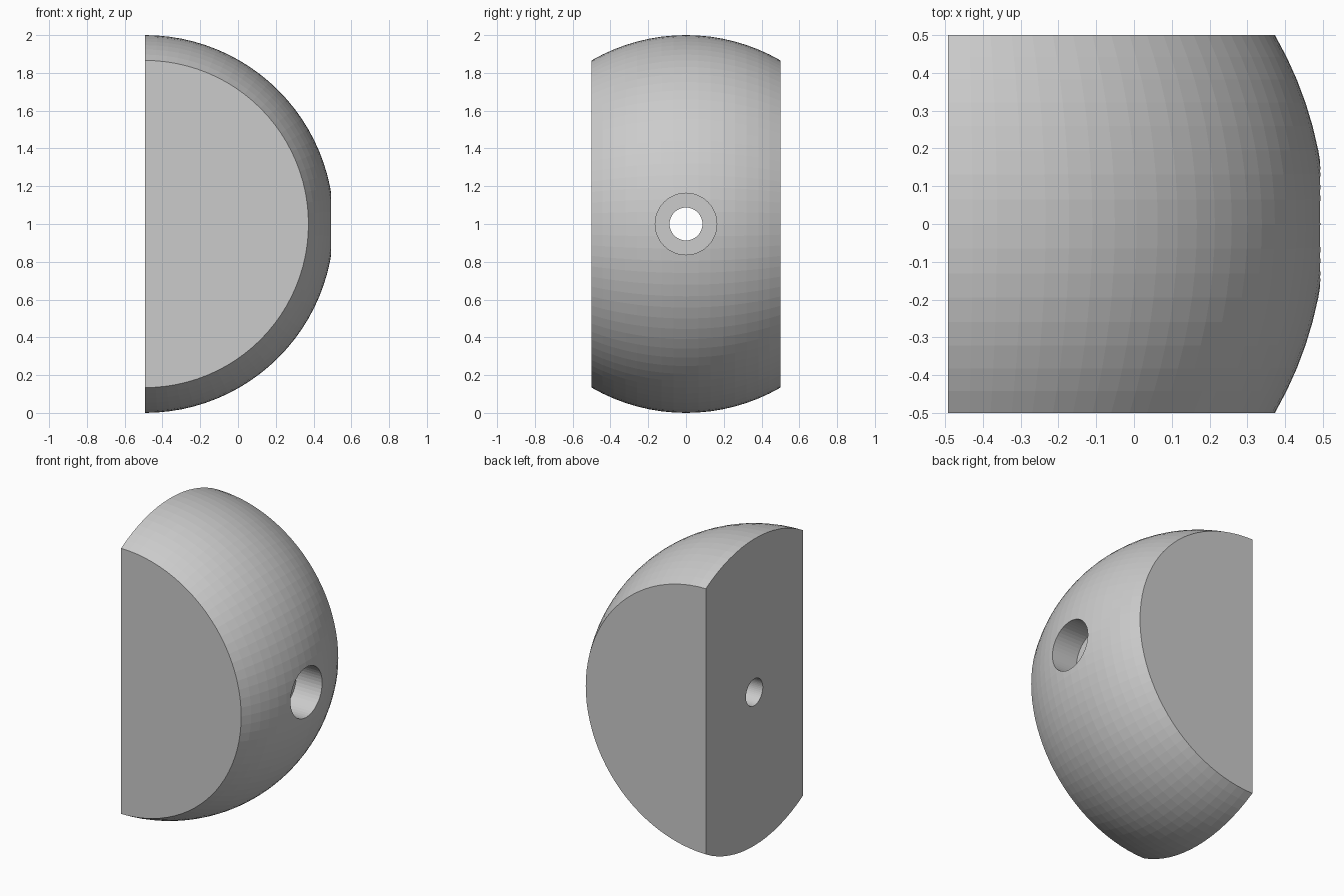
import bpy, bmesh
from math import radians
from mathutils import Matrix, Vector

if "Cube" in bpy.data.objects:
    bpy.data.objects.remove(bpy.data.objects["Cube"])

BACK = -0.493          # flat back plane, also the ball centre in x
CENTRE = Vector((BACK, 0, 1))


def cutter(name, radius, x0, x1):
    """Cylinder along x, used only to drill the body."""
    bpy.ops.mesh.primitive_cylinder_add(
        vertices=48, radius=radius, depth=x1 - x0,
        location=((x0 + x1) / 2, 0, 1), rotation=(0, radians(90), 0))
    ob = bpy.context.object
    ob.name = name
    ob.hide_render = True
    ob.hide_set(True)
    return ob


# Ball with its poles along y, sliced flat at the back and both sides
bm = bmesh.new()
bmesh.ops.create_uvsphere(
    bm, u_segments=96, v_segments=48, radius=1,
    matrix=Matrix.Translation(CENTRE) @ Matrix.Rotation(radians(90), 4, 'X'))
for point, normal in (((0, -0.5, 0), (0, -1, 0)),
                      ((0, 0.5, 0), (0, 1, 0)),
                      ((BACK, 0, 0), (-1, 0, 0))):
    bmesh.ops.bisect_plane(
        bm, geom=bm.verts[:] + bm.edges[:] + bm.faces[:], dist=1e-5,
        plane_co=point, plane_no=normal, clear_outer=True)
    rim = [e for e in bm.edges if e.is_boundary]
    bmesh.ops.holes_fill(bm, edges=rim, sides=0)
bmesh.ops.recalc_face_normals(bm, faces=bm.faces[:])

mesh = bpy.data.meshes.new("knob_body")
bm.to_mesh(mesh)
bm.free()
body = bpy.data.objects.new("knob_body", mesh)
bpy.context.collection.objects.link(body)

# Screw hole through the body and the wider counterbore at the front
for drill in (cutter("screw_hole_cutter", 0.087, -0.7, 0.7),
              cutter("counterbore_cutter", 0.163, 0.307, 0.8)):
    mod = body.modifiers.new(drill.name, 'BOOLEAN')
    mod.operation = 'DIFFERENCE'
    mod.solver = 'EXACT'
    mod.object = drill
